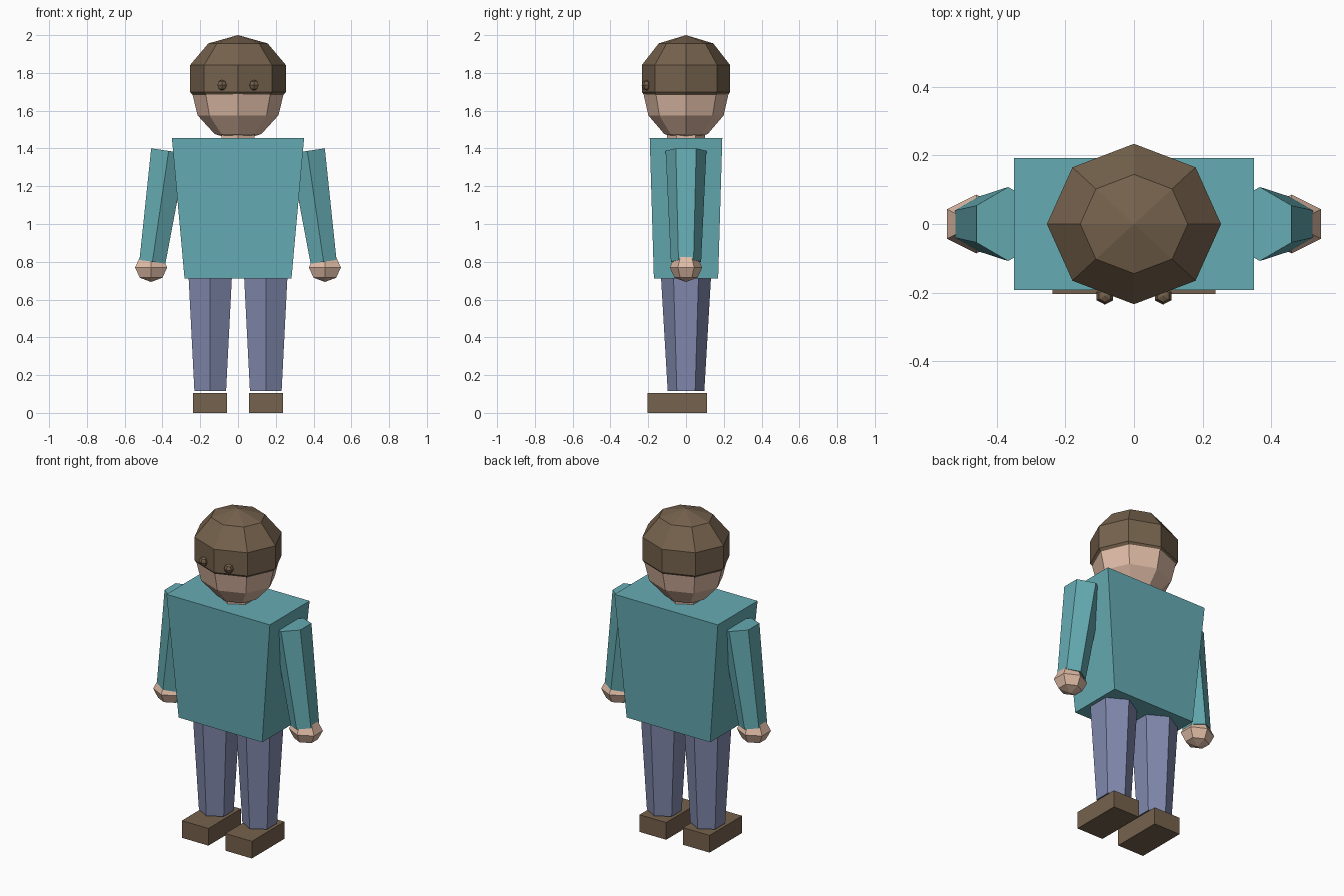
import bpy
import bmesh
import math
from mathutils import Matrix, Vector

if "Cube" in bpy.data.objects:
    bpy.data.objects.remove(bpy.data.objects["Cube"], do_unlink=True)


def material(name, r, g, b):
    mat = bpy.data.materials.new(name)
    mat.use_nodes = True
    mat.diffuse_color = (r, g, b, 1)
    mat.node_tree.nodes["Principled BSDF"].inputs["Base Color"].default_value = (r, g, b, 1)
    return mat


teal = material("teal_cloth", 0.13, 0.41, 0.45)
denim = material("blue_denim", 0.22, 0.25, 0.42)
skin = material("skin", 0.74, 0.50, 0.38)
brown = material("brown", 0.18, 0.122, 0.074)


def finish(name, bm, mat):
    """Turn a bmesh into a flat-shaded object."""
    bmesh.ops.recalc_face_normals(bm, faces=bm.faces)
    mesh = bpy.data.meshes.new(name)
    bm.to_mesh(mesh)
    bm.free()
    mesh.materials.append(mat)
    obj = bpy.data.objects.new(name, mesh)
    bpy.context.collection.objects.link(obj)
    return obj


def ball(name, mat, centre, radii, sides, rings):
    bm = bmesh.new()
    bmesh.ops.create_uvsphere(bm, u_segments=sides, v_segments=rings, radius=1)
    bm.transform(Matrix.Translation(centre) @ Matrix.Diagonal((*radii, 1)))
    return finish(name, bm, mat)


def limb(name, mat, bottom, top, r_bottom, r_top):
    """Six-sided tapered tube between two points in the xz plane."""
    a, b = Vector(bottom), Vector(top)
    axis = b - a
    bm = bmesh.new()
    bmesh.ops.create_cone(bm, cap_ends=True, segments=6, radius1=r_bottom,
                          radius2=r_top, depth=axis.length)
    tilt = Matrix.Rotation(math.atan2(axis.x, axis.z), 4, 'Y')
    bm.transform(Matrix.Translation((a + b) / 2) @ tilt)
    return finish(name, bm, mat)


def box(name, mat, centre, size, top_scale=(1, 1)):
    bm = bmesh.new()
    bmesh.ops.create_cube(bm, size=1)
    for v in bm.verts:
        if v.co.z > 0:
            v.co.x *= top_scale[0]
            v.co.y *= top_scale[1]
    bm.transform(Matrix.Translation(centre) @ Matrix.Diagonal((*size, 1)))
    return finish(name, bm, mat)


# Head, hair and neck
ball("head", skin, (0, 0, 1.71), (0.247, 0.23, 0.27), 8, 6)
ball("hair", brown, (0, 0, 1.77), (0.267, 0.246, 0.23), 8, 5)
limb("neck", skin, (0, 0, 1.40), (0, 0, 1.54), 0.1, 0.1)

# Torso, wider at the shoulders
box("torso", teal, (0, 0, 1.083), (0.566, 0.34, 0.745), (1.237, 1.13))

# Paired parts
for side, s in (("left", 1), ("right", -1)):
    ball(side + "_eye", brown, (s * 0.085, -0.21, 1.735), (0.028, 0.025, 0.028), 6, 4)
    limb(side + "_arm", teal, (s * 0.453, 0, 0.80), (s * 0.367, 0, 1.387), 0.08, 0.108)
    ball(side + "_hand", skin, (s * 0.46, 0, 0.77), (0.098, 0.086, 0.077), 6, 4)
    limb(side + "_leg", denim, (s * 0.147, 0, 0.117), (s * 0.147, 0, 0.73), 0.097, 0.133)
    box(side + "_shoe", brown, (s * 0.147, -0.047, 0.0525), (0.18, 0.315, 0.105))
